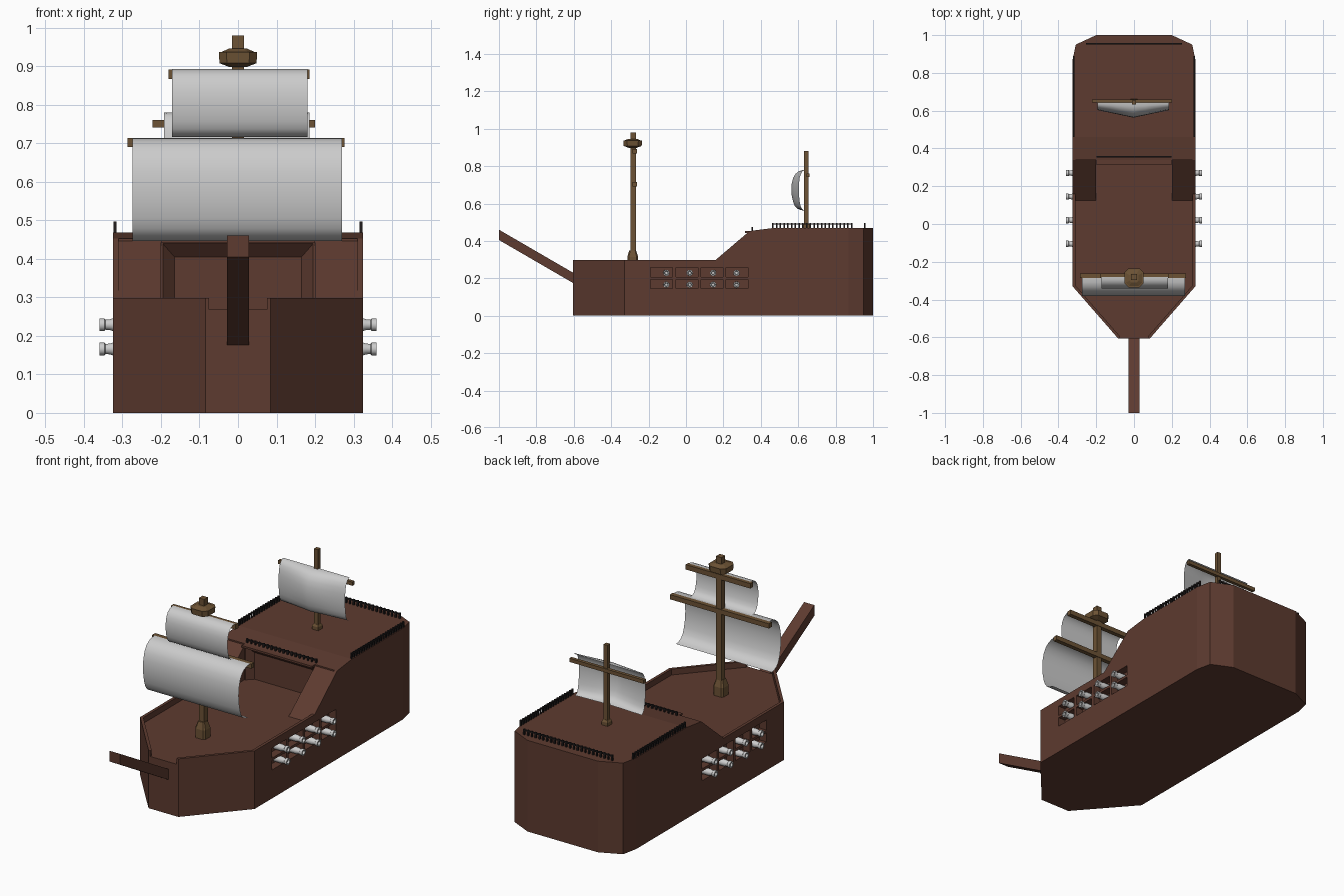
import bpy, bmesh
from math import cos, sin, tau

if "Cube" in bpy.data.objects:
    bpy.data.objects.remove(bpy.data.objects["Cube"])


def material(name, rgb):
    m = bpy.data.materials.new(name)
    m.diffuse_color = (*rgb, 1)
    m.use_nodes = True
    m.node_tree.nodes["Principled BSDF"].inputs["Base Color"].default_value = m.diffuse_color
    return m


RED_WOOD = material("red_wood", (0.11, 0.043, 0.029))
MAST_WOOD = material("mast_wood", (0.15, 0.085, 0.035))
DARK = material("dark_rail", (0.015, 0.012, 0.012))


def finish(name, bm, mat):
    me = bpy.data.meshes.new(name)
    bm.to_mesh(me)
    bm.free()
    ob = bpy.data.objects.new(name, me)
    bpy.context.collection.objects.link(ob)
    if mat:
        me.materials.append(mat)
    return ob


def loft(name, rings, mat=None):
    """Closed solid through a list of equal-length rings of 3D points."""
    bm = bmesh.new()
    vs = [[bm.verts.new(p) for p in r] for r in rings]
    n = len(vs[0])
    bm.faces.new(vs[0])
    bm.faces.new(vs[-1])
    for a, b in zip(vs, vs[1:]):
        for i in range(n):
            j = (i + 1) % n
            bm.faces.new((a[i], a[j], b[j], b[i]))
    bmesh.ops.recalc_face_normals(bm, faces=bm.faces)
    return finish(name, bm, mat)


def plan_prism(name, half, z0, z1, mat=None):
    """Vertical prism from the right half of a plan outline, mirrored."""
    pts = half + [(-x, y) for x, y in reversed(half)]
    return loft(name, [[(x, y, z) for x, y in pts] for z in (z0, z1)], mat)


def side_prism(name, pts, hw, mat=None):
    """Side profile (y, z) extruded across the ship."""
    return loft(name, [[(x, y, z) for y, z in pts] for x in (-hw, hw)], mat)


def box(name, x0, x1, y0, y1, z0, z1, mat=None):
    r = [(x0, y0), (x1, y0), (x1, y1), (x0, y1)]
    return loft(name, [[(x, y, z) for x, y in r] for z in (z0, z1)], mat)


def cut(ob, cutter):
    m = ob.modifiers.new("cut", "BOOLEAN")
    m.operation, m.solver, m.object = "DIFFERENCE", "EXACT", cutter
    bpy.context.view_layer.objects.active = ob
    bpy.ops.object.modifier_apply(modifier=m.name)
    bpy.data.objects.remove(cutter)


# Hull: full-height block, carved into deck, bulwarks, ramps and aft castle
hull = plan_prism("hull", [(0.085, -0.605), (0.325, -0.33), (0.325, 0.87),
                           (0.308, 0.95), (0.2, 1.0)], 0, 0.468, RED_WOOD)
cut(hull, side_prism("sheer_cut", [(-1, 0.298), (0.158, 0.298), (0.34, 0.453),
                                   (0.46, 0.468), (0.47, 0.6), (-1, 0.6)], 0.5))
cut(hull, plan_prism("deck_cut", [(0.075, -0.7), (0.075, -0.594), (0.31, -0.325),
                                  (0.31, 0.12), (0.2, 0.12), (0.2, 0.34)], 0.268, 0.6))
cut(hull, side_prism("ramp_cut", [(0.1, 0.268), (0.125, 0.268), (0.34, 0.446),
                                  (0.34, 0.6), (0.1, 0.6)], 0.31))
cut(hull, loft("cabin_recess", [[(-w, y, 0.268), (w, y, 0.268), (w, y, z), (-w, y, z)]
                                for w, y, z in ((0.2, 0.335, 0.445), (0.165, 0.37, 0.405))]))
box("deck_lip", -0.2, 0.2, 0.315, 0.36, 0.443, 0.453, RED_WOOD)

# Gun ports and cannons
GUN = [(0.265, 0.014), (0.27, 0.017), (0.325, 0.0165), (0.333, 0.014), (0.344, 0.013),
       (0.347, 0.0165), (0.36, 0.0165), (0.36, 0.010), (0.335, 0.008)]
for s, side in ((1, "right"), (-1, "left")):
    for i in range(4):
        yc = -0.13 + 0.1345 * i
        for zc, h in ((0.17, 0.024), (0.233, 0.026)):
            a, b = sorted((s * 0.285, s * 0.4))
            cut(hull, box("port_cut", a, b, yc - 0.059, yc + 0.059, zc - h, zc + h))
            gy, gz = -0.105 + 0.125 * i, zc - 0.004
            gun = loft(f"cannon_{side}_{i}",
                       [[(s * x, gy + r * cos(tau * k / 12), gz + r * sin(tau * k / 12))
                         for k in range(12)] for x, r in GUN])
            bpy.context.view_layer.objects.active = gun
            gun.select_set(True)
            bpy.ops.object.shade_smooth_by_angle(angle=0.6)
            gun.select_set(False)

# Bowsprit
side_prism("bowsprit", [(-1, 0.405), (-1, 0.46), (-0.595, 0.225), (-0.595, 0.17)],
           0.029, RED_WOOD)


def tapered(name, y, levels, mat, c=0.0):
    """Square stack with chamfered corners from (half width, z) levels."""
    def ring(w, z):
        k = w * (1 - c)
        p = [(k, -w), (w, -k), (w, k), (k, w), (-k, w), (-w, k), (-w, -k), (-k, -w)]
        if c == 0:
            p = p[::2]
            p = [(w, -w), (w, w), (-w, w), (-w, -w)]
        return [(a, y + b, z) for a, b in p]
    return loft(name, [ring(w, z) for w, z in levels], mat)


# Masts, crow's nest and yards
tapered("main_mast", -0.281, [(0.015, 0.27), (0.015, 0.98)], MAST_WOOD)
tapered("main_mast_foot", -0.285, [(0.029, 0.266), (0.029, 0.315), (0.018, 0.35)],
        MAST_WOOD, 0.3)
tapered("lookout", -0.285, [(0.022, 0.898), (0.048, 0.908), (0.05, 0.937),
                            (0.043, 0.937), (0.024, 0.946)], MAST_WOOD, 0.4)
tapered("aft_mast", 0.643, [(0.011, 0.46), (0.011, 0.88)], MAST_WOOD)
tapered("aft_mast_foot", 0.643, [(0.018, 0.46), (0.018, 0.485), (0.012, 0.495)], MAST_WOOD)
box("lower_yard", -0.287, 0.276, -0.286, -0.263, 0.69, 0.714, MAST_WOOD)
box("upper_yard", -0.181, 0.186, -0.286, -0.263, 0.867, 0.892, MAST_WOOD)
box("aft_yard", -0.222, 0.2, 0.643, 0.66, 0.741, 0.76, MAST_WOOD)

# Sails: billowing sheets, (forward fraction, height fraction) from top to foot
BILLOW = [(0, 1), (0.25, 0.995), (0.5, 0.965), (0.72, 0.9), (0.88, 0.8), (0.97, 0.67),
          (1, 0.52), (0.97, 0.37), (0.89, 0.23), (0.78, 0.12), (0.62, 0.05),
          (0.42, 0.015), (0.2, 0)]


def sail(name, x0, x1, y, z0, z1, depth, edge=1.0, cols=1):
    bm = bmesh.new()
    grid = []
    for f, h in BILLOW:
        row = []
        for c in range(cols + 1):
            u = c / cols
            k = 1 - (1 - edge) * abs(2 * u - 1)
            row.append(bm.verts.new((x0 + (x1 - x0) * u, y - depth * f * k,
                                     z0 + (z1 - z0) * h)))
        grid.append(row)
    for a, b in zip(grid, grid[1:]):
        for c in range(cols):
            bm.faces.new((a[c], b[c], b[c + 1], a[c + 1]))
    ob = finish(name, bm, None)
    ob.data.shade_smooth()
    return ob


sail("lower_sail", -0.274, 0.27, -0.285, 0.446, 0.714, 0.095)
sail("upper_sail", -0.172, 0.18, -0.28, 0.716, 0.893, 0.062)
sail("aft_sail", -0.192, 0.186, 0.643, 0.563, 0.78, 0.08, 0.5, 6)


# Railings around the aft deck
def railing(name, a, b, z, count):
    t = 0.004
    for i in range(count):
        u = i / (count - 1)
        x, y = (a[k] + (b[k] - a[k]) * u for k in (0, 1))
        box(name + "_post", x - t, x + t, y - t, y + t, z, z + 0.03, DARK)
    x0, x1 = sorted((a[0], b[0]))
    y0, y1 = sorted((a[1], b[1]))
    box(name + "_bar", x0 - t, x1 + t, y0 - t, y1 + t, z + 0.021, z + 0.027, DARK)


railing("right_rail", (0.319, 0.465), (0.319, 0.885), 0.467, 22)
railing("left_rail", (-0.319, 0.465), (-0.319, 0.885), 0.467, 22)
railing("stern_rail", (-0.25, 0.955), (0.25, 0.955), 0.467, 24)
railing("front_rail", (-0.195, 0.355), (0.195, 0.355), 0.445, 18)
